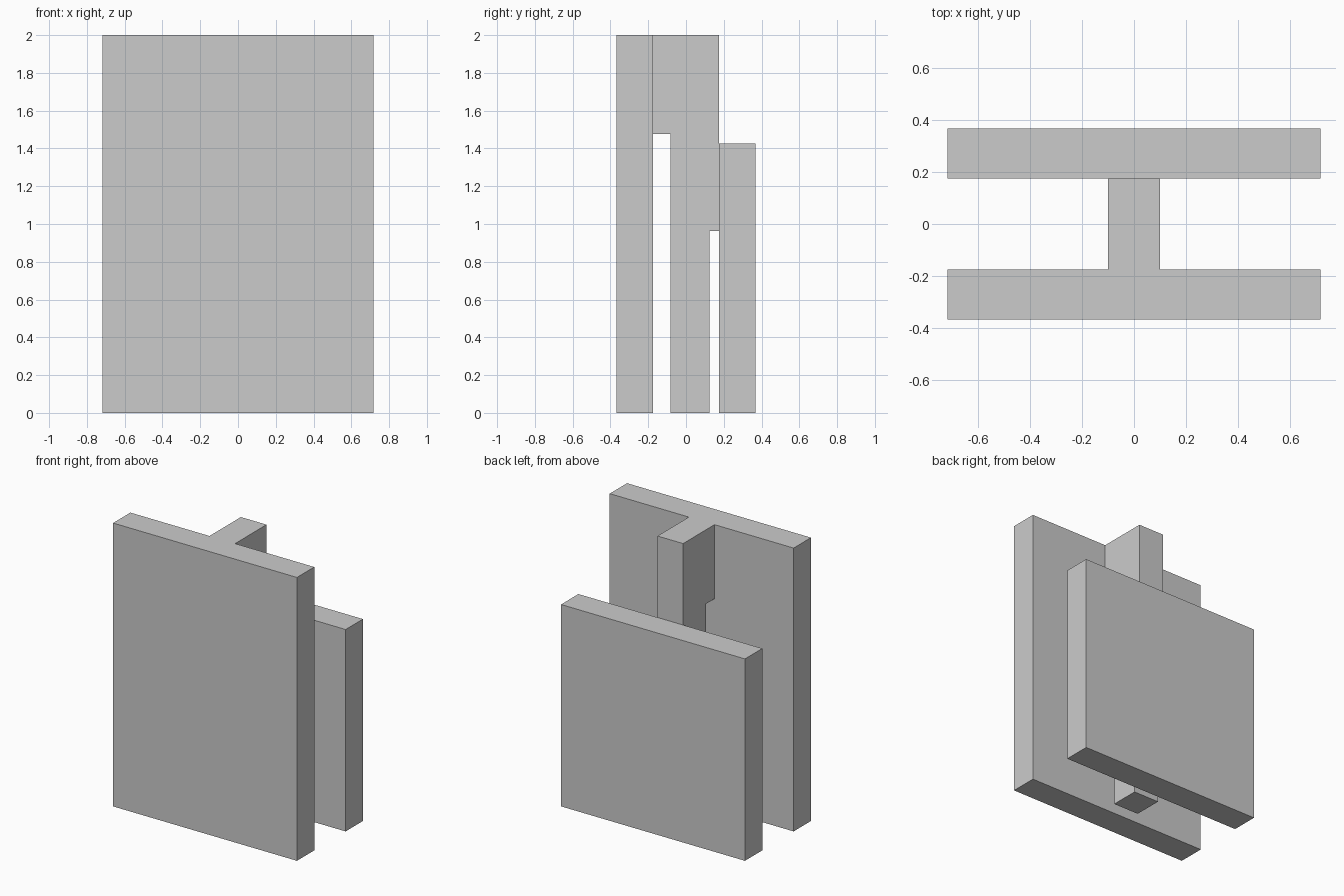
import bpy
import bmesh

cube = bpy.data.objects.get("Cube")
if cube:
    bpy.data.objects.remove(cube, do_unlink=True)

# Single plain grey
grey = bpy.data.materials.new("plain_grey")
grey.use_nodes = True
color = (0.6, 0.6, 0.6, 1)
grey.diffuse_color = color
grey.node_tree.nodes["Principled BSDF"].inputs["Base Color"].default_value = color


def extrude_profile(name, profile, half_width):
    """Extrude a (y, z) side profile symmetrically along x."""
    bm = bmesh.new()
    face = bm.faces.new([bm.verts.new((-half_width, y, z)) for y, z in profile])
    result = bmesh.ops.extrude_face_region(bm, geom=[face])
    moved = [v for v in result["geom"] if isinstance(v, bmesh.types.BMVert)]
    bmesh.ops.translate(bm, vec=(2 * half_width, 0, 0), verts=moved)
    bmesh.ops.recalc_face_normals(bm, faces=bm.faces)
    mesh = bpy.data.meshes.new(name)
    bm.to_mesh(mesh)
    bm.free()
    mesh.materials.append(grey)
    obj = bpy.data.objects.new(name, mesh)
    bpy.context.collection.objects.link(obj)
    return obj


def panel(name, y0, y1, height):
    return extrude_profile(name, [(y0, 0), (y1, 0), (y1, height), (y0, height)], WIDTH / 2)


WIDTH = 1.436
OUTER, INNER = 0.368, 0.175
HEIGHT, BACK_HEIGHT = 2.0, 1.425

# Tall front panel and shorter back panel
panel("front_panel", -OUTER, -INNER, HEIGHT)
panel("back_panel", INNER, OUTER, BACK_HEIGHT)

# Central post, stepped out to meet each panel
extrude_profile("center_post", [
    (-0.082, 0), (0.125, 0), (0.125, 0.963), (INNER, 0.963),
    (INNER, HEIGHT), (-INNER, HEIGHT), (-INNER, 1.477), (-0.082, 1.477),
], 0.1)
